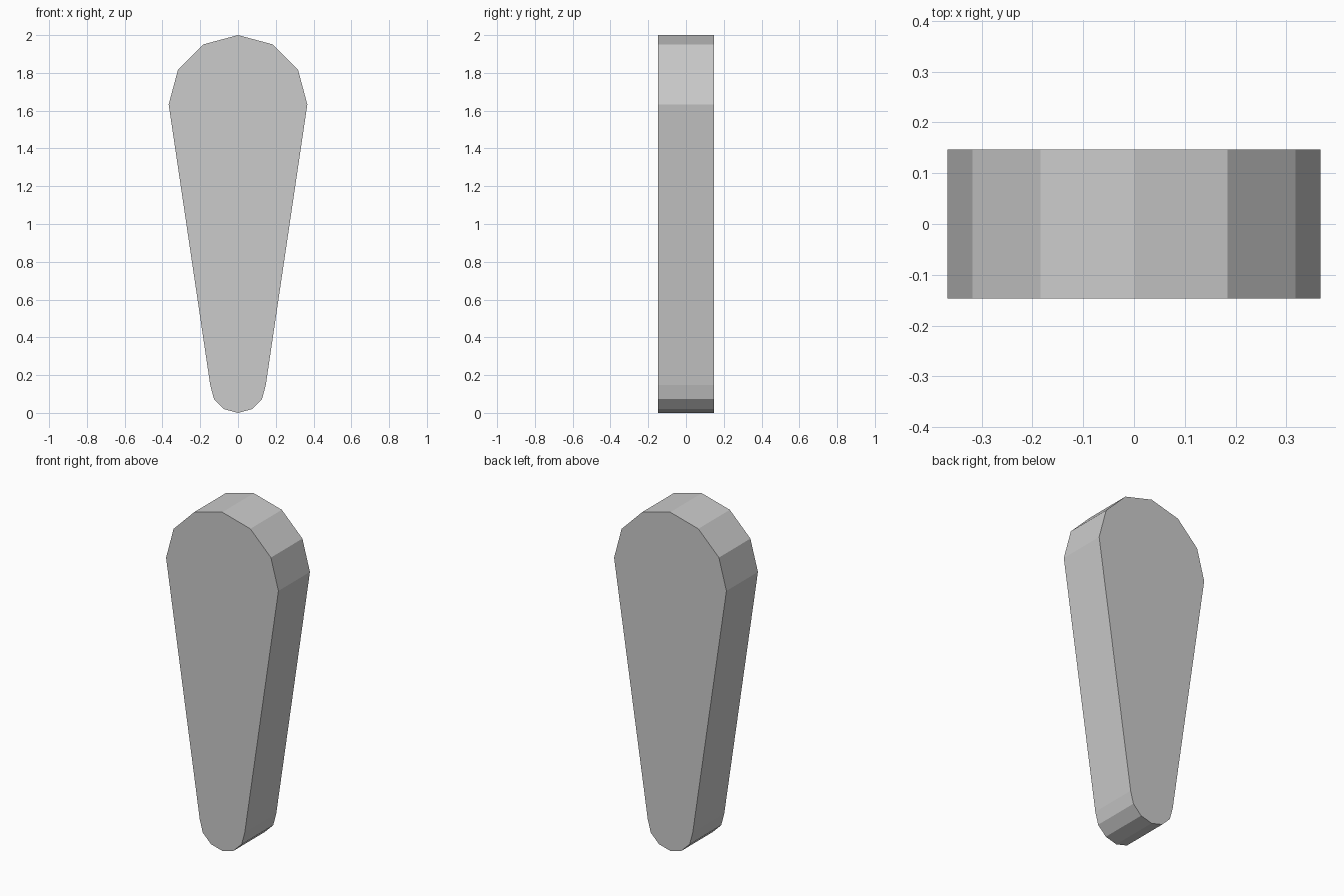
import bpy, bmesh
from math import sin, cos, pi

if "Cube" in bpy.data.objects:
    bpy.data.objects.remove(bpy.data.objects["Cube"])

HALF_DEPTH = 0.147
TOP_R, BOTTOM_R = 0.367, 0.147


def half_circle(radius, cz, start):
    # Six flat segments, counter-clockwise from the start angle
    return [(radius * cos(start + i * pi / 6), cz + radius * sin(start + i * pi / 6))
            for i in range(7)]


# Tapered outline: wide rounded top, narrow rounded bottom
outline = half_circle(TOP_R, 2 - TOP_R, 0) + half_circle(BOTTOM_R, BOTTOM_R, pi)

# Extrude the outline through the depth
bm = bmesh.new()
face = bm.faces.new([bm.verts.new((x, -HALF_DEPTH, z)) for x, z in outline])
result = bmesh.ops.extrude_face_region(bm, geom=[face], use_keep_orig=True)
back = [v for v in result["geom"] if isinstance(v, bmesh.types.BMVert)]
bmesh.ops.translate(bm, verts=back, vec=(0, 2 * HALF_DEPTH, 0))
bmesh.ops.recalc_face_normals(bm, faces=bm.faces)

mesh = bpy.data.meshes.new("tapered_lever")
bm.to_mesh(mesh)
bm.free()
lever = bpy.data.objects.new("tapered_lever", mesh)
bpy.context.collection.objects.link(lever)
